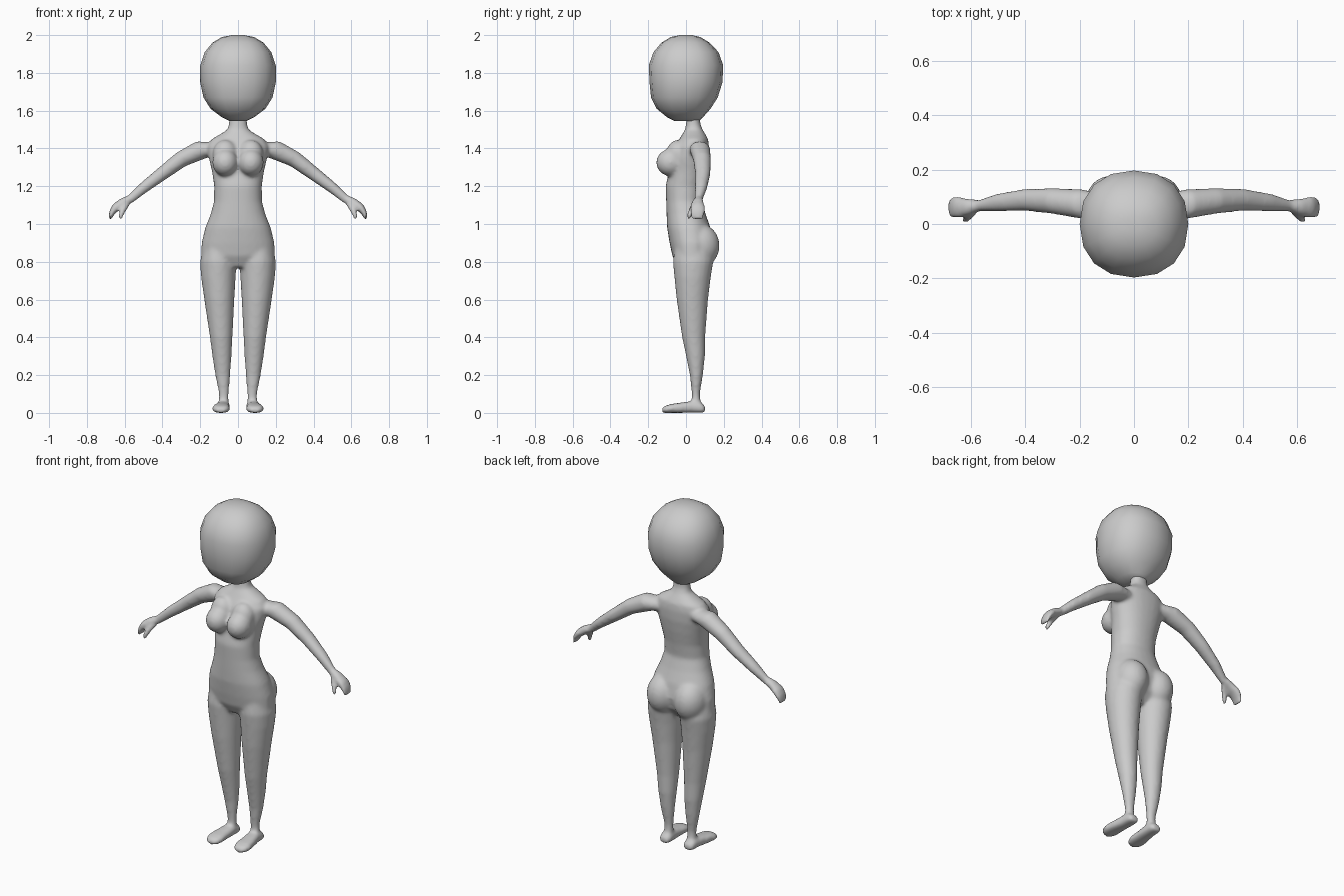
import bpy, bmesh, math
from mathutils import Vector

skin = bpy.data.materials.new("plain_grey")
skin.diffuse_color = (0.6, 0.6, 0.6, 1)


def loft(bm, rings, u, v, n=20, power=2.0):
    """Closed tube through rings (centre, radius along u, radius along v)."""
    loops = []
    for c, a, b in rings:
        loop = []
        for i in range(n):
            t = 2 * math.pi * i / n
            ct, st = math.cos(t), math.sin(t)
            x = math.copysign(abs(ct) ** (2 / power), ct) * a
            y = math.copysign(abs(st) ** (2 / power), st) * b
            loop.append(bm.verts.new(Vector(c) + Vector(u) * x + Vector(v) * y))
        loops.append(loop)
    faces = [bm.faces.new(loops[0]), bm.faces.new(loops[-1])]
    for p, q in zip(loops, loops[1:]):
        for i in range(n):
            j = (i + 1) % n
            faces.append(bm.faces.new((p[i], p[j], q[j], q[i])))
    bmesh.ops.recalc_face_normals(bm, faces=faces)


def upright(bm, bounds, **kw):
    """Loft along z from rows of (z, x min, x max, y min, y max)."""
    rings = [(((a + b) / 2, (c + d) / 2, z), abs(b - a) / 2, (d - c) / 2)
             for z, a, b, c, d in bounds]
    loft(bm, rings, (1, 0, 0), (0, 1, 0), **kw)


def ball(bm, centre, radii):
    new = bmesh.ops.create_uvsphere(bm, u_segments=24, v_segments=16, radius=1)["verts"]
    bmesh.ops.scale(bm, vec=radii, verts=new)
    bmesh.ops.translate(bm, vec=centre, verts=new)


def finish(bm, name):
    me = bpy.data.meshes.new(name)
    bm.to_mesh(me)
    bm.free()
    ob = bpy.data.objects.new(name, me)
    bpy.context.collection.objects.link(ob)
    me.materials.append(skin)
    me.shade_smooth()
    return ob


body = bmesh.new()

# Torso and neck: z, half width, front y, back y
torso = [(1.60, .046, .005, .075), (1.53, .048, 0, .076), (1.50, .056, -.005, .088),
         (1.475, .095, -.02, .103), (1.45, .14, -.035, .117), (1.41, .163, -.06, .122),
         (1.35, .155, -.08, .12), (1.28, .138, -.09, .11), (1.20, .126, -.108, .095),
         (1.12, .127, -.105, .085), (1.05, .146, -.103, .105), (.98, .174, -.10, .13),
         (.90, .193, -.087, .145), (.83, .196, -.072, .13), (.77, .07, -.04, .08)]
upright(body, [(z, -w, w, f, b) for z, w, f, b in torso], n=28, power=2.2)

# Leg: z, inner x, outer x, front y, back y
leg = [(.88, .03, .185, -.06, .13), (.80, .008, .201, -.07, .145), (.72, .012, .196, -.062, .132),
       (.60, .019, .179, -.05, .117), (.40, .029, .149, -.021, .102), (.30, .034, .136, 0, .101),
       (.20, .041, .121, .02, .09), (.10, .049, .101, .03, .074), (.03, .049, .102, .03, .08)]
# Foot: y, centre x, half width, height
foot = [(.102, .078, .022, .035), (.085, .078, .035, .052), (.03, .08, .037, .062),
        (-.03, .087, .043, .054), (-.08, .09, .048, .047), (-.11, .09, .042, .038),
        (-.127, .09, .025, .026)]
# Arm and hand: x, y, z, half depth, half thickness
arm = [(.11, .065, 1.40, .045, .04), (.19, .073, 1.395, .055, .053), (.30, .085, 1.343, .048, .044),
       (.40, .089, 1.268, .041, .037), (.50, .079, 1.192, .034, .030), (.57, .067, 1.132, .022, .024),
       (.61, .062, 1.115, .032, .024), (.65, .061, 1.086, .042, .023), (.672, .061, 1.055, .040, .017),
       (.678, .061, 1.026, .034, .012)]
# Thumb: x, y, z, radius
thumb = [(.585, .05, 1.108, .017), (.606, .03, 1.077, .017), (.617, .02, 1.052, .016),
         (.626, .014, 1.028, .012)]

for s in (-1, 1):
    upright(body, [(z, s * a, s * b, f, k) for z, a, b, f, k in leg])
    loft(body, [((s * x, y, h / 2), w, h / 2) for y, x, w, h in foot],
         (1, 0, 0), (0, 0, 1), power=2.8)
    loft(body, [((s * x, y, z), a, b) for x, y, z, a, b in arm],
         (0, 1, 0), (s * .57, 0, .82))
    loft(body, [((s * x, y, z), r, r) for x, y, z, r in thumb],
         (0, 1, 0), (s * .8, 0, .6), n=12)
    # Bust and buttock
    ball(body, (s * .068, -.082, 1.325), (.068, .076, .072))
    ball(body, (s * .068, -.045, 1.37), (.066, .06, .075))
    ball(body, (s * .088, .075, .885), (.092, .103, .115))

# Fuse the body parts into one soft skin
body = finish(body, "body")
fuse = body.modifiers.new("fuse", "REMESH")
fuse.mode = "VOXEL"
fuse.voxel_size = 0.009
fuse.use_smooth_shade = True
soften = body.modifiers.new("soften", "SMOOTH")
soften.factor = 0.5
soften.iterations = 12

# Head: z, half width, front y, back y
head = [(1.545, .045, -.06, .07), (1.565, .085, -.10, .09), (1.61, .145, -.155, .13),
        (1.67, .183, -.185, .168), (1.75, .2, -.193, .193), (1.84, .2, -.197, .197),
        (1.91, .176, -.172, .172), (1.96, .135, -.13, .125), (1.99, .085, -.08, .075),
        (2.0, .03, -.03, .03)]
bm = bmesh.new()
upright(bm, [(z, -w, w, f, b) for z, w, f, b in head], n=16, power=2.25)
finish(bm, "head")
